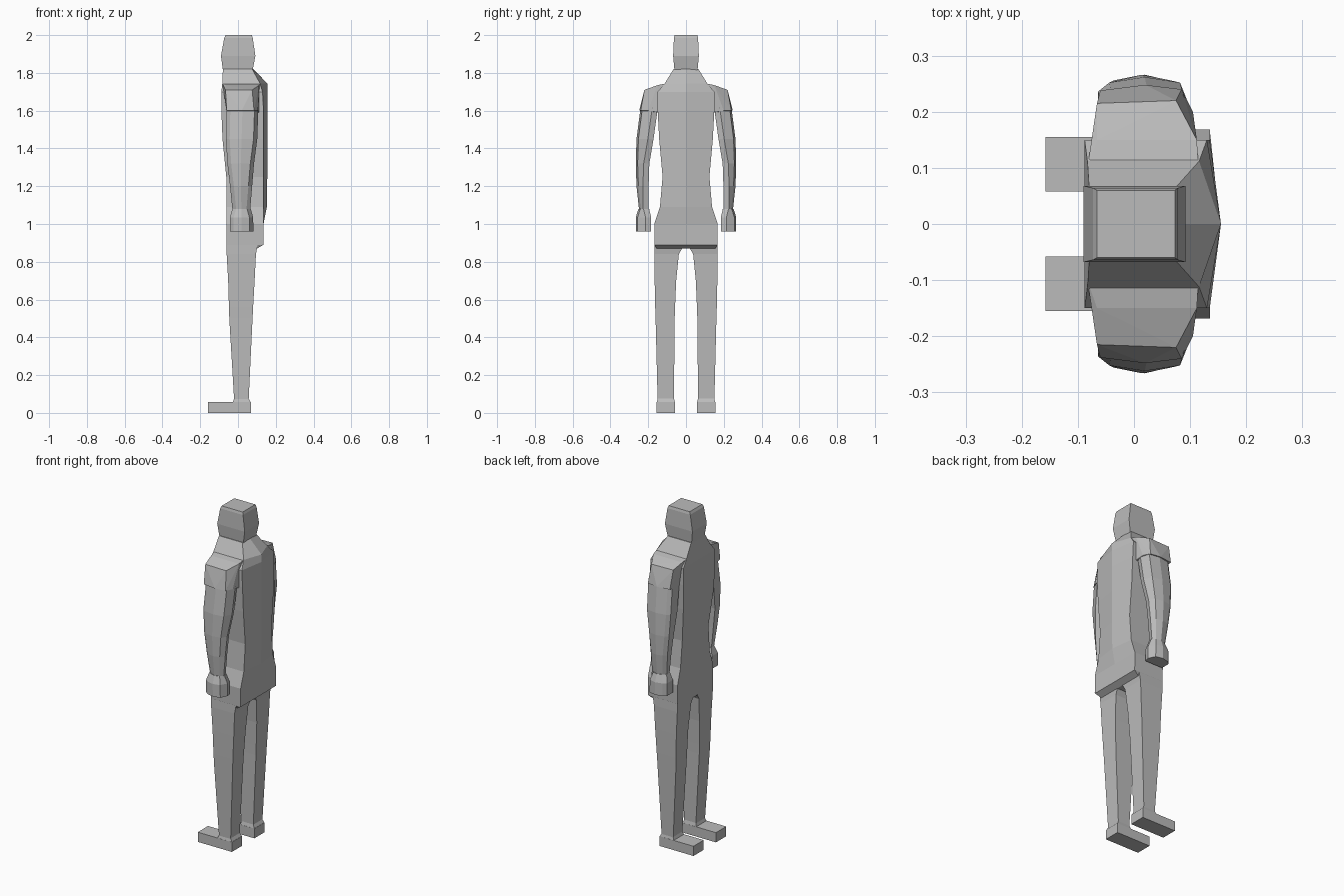
import bpy, bmesh

grey = bpy.data.materials.new("plain_grey")
grey.diffuse_color = (0.5, 0.5, 0.5, 1)


def finish(name, bm):
    bmesh.ops.recalc_face_normals(bm, faces=bm.faces)
    me = bpy.data.meshes.new(name)
    bm.to_mesh(me)
    bm.free()
    me.materials.append(grey)
    ob = bpy.data.objects.new(name, me)
    bpy.context.collection.objects.link(ob)
    return ob


def loft(name, rings):
    """Skin a list of closed rings, each with the same number of points."""
    bm = bmesh.new()
    loops = [[bm.verts.new(p) for p in r] for r in rings]
    n = len(loops[0])
    for a, b in zip(loops, loops[1:]):
        for i in range(n):
            j = (i + 1) % n
            bm.faces.new((a[i], a[j], b[j], b[i]))
    bm.faces.new(loops[0])
    bm.faces.new(loops[-1])
    return finish(name, bm)


def box_ring(z, x0, x1, y0, y1):
    return [(x0, y0, z), (x1, y0, z), (x1, y1, z), (x0, y1, z)]


def mirror_pair(ob):
    m = ob.modifiers.new("mirror", "MIRROR")
    m.use_axis = (False, True, False)


# coat and collar: height, half width, front, back corner, back ridge
coat = [(0.87, .155, -.06, .10, .10), (0.89, .167, -.062, .135, .135),
        (1.00, .168, -.062, .135, .135), (1.09, .138, -.06, .135, .153),
        (1.25, .124, -.062, .135, .155), (1.45, .142, -.082, .135, .155),
        (1.60, .150, -.088, .135, .155), (1.70, .150, -.088, .130, .155),
        (1.745, .112, -.083, .116, .155), (1.82, .066, -.08, .075, .08)]
loft("coat", [[(f, -w, z), (f, 0, z), (f, w, z), (b, w, z), (c, 0, z), (b, -w, z)]
              for z, w, f, b, c in coat])

# head
loft("head", [box_ring(1.80, -.078, .075, -.060, .060),
              box_ring(1.89, -.090, .092, -.068, .068),
              box_ring(1.985, -.073, .078, -.064, .064),
              box_ring(2.0, -.066, .073, -.060, .060)])

# shoulders
bm = bmesh.new()
for p in [(-.083, .10, 1.745), (.115, .10, 1.745), (-.066, .15, 1.735), (.112, .15, 1.735),
          (-.066, .215, 1.71), (.075, .22, 1.71), (-.06, .238, 1.60), (.02, .248, 1.60),
          (.085, .24, 1.60), (.105, .20, 1.60), (-.06, .14, 1.59), (.112, .14, 1.59)]:
    bm.verts.new(p)
bmesh.ops.convex_hull(bm, input=bm.verts)
mirror_pair(finish("shoulder", bm))

# arms and hands: height, front, back, inner side, outer side
arm = [(1.62, -.06, .108, .148, .236), (1.45, -.064, .102, .172, .258),
       (1.32, -.056, .085, .194, .262), (1.20, -.042, .075, .198, .258),
       (1.08, -.030, .065, .198, .245)]
hand = [(1.08, -.030, .068, .195, .248), (1.035, -.043, .080, .184, .262),
        (0.96, -.043, .082, .184, .262)]


def arm_ring(z, f, b, i, o):
    m = (f + b) / 2
    return [(f, i, z), (f, o - .022, z), (f + .02, o - .006, z), (m, o + .004, z),
            (b - .02, o - .006, z), (b, i + .03, z), (b - .008, i, z)]


mirror_pair(loft("arm", [arm_ring(*a) for a in arm]))
mirror_pair(loft("hand", [arm_ring(*a) for a in hand]))

# legs: height, front, back, inner side, outer side
leg = [(0.90, -.062, .105, .004, .166), (0.84, -.060, .095, .038, .168),
       (0.70, -.052, .088, .052, .166), (0.56, -.048, .080, .058, .163),
       (0.50, -.046, .077, .060, .161), (0.06, -.020, .056, .064, .150)]
mirror_pair(loft("leg", [box_ring(*r) for r in leg]))

# shoes with a low ankle cuff
mirror_pair(loft("shoe", [box_ring(0, -.158, .068, .058, .155),
                          box_ring(.058, -.158, .068, .058, .155)]))
mirror_pair(loft("ankle", [box_ring(.055, -.028, .068, .058, .155),
                           box_ring(.078, -.020, .056, .064, .149)]))
